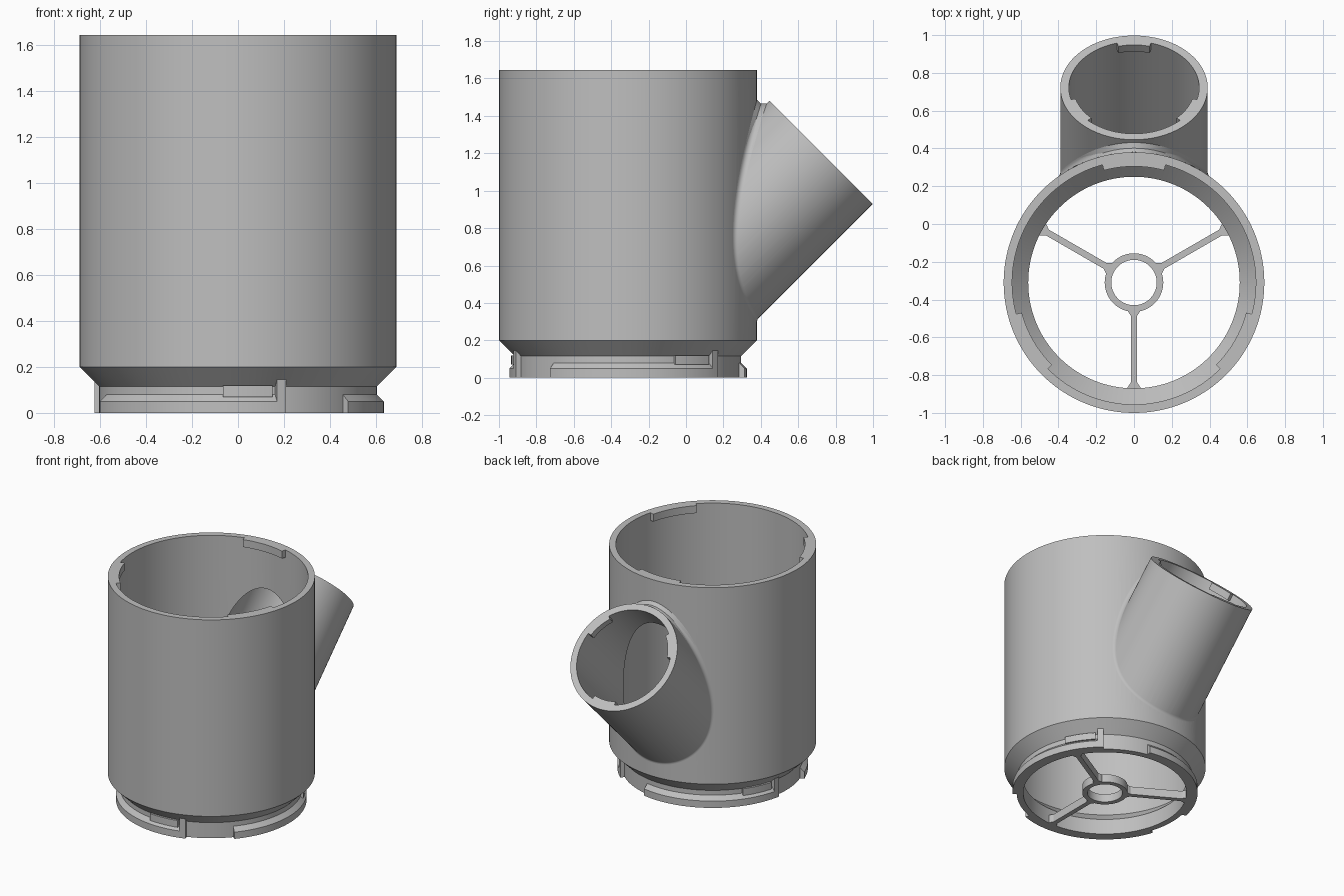
import bpy, bmesh
from math import radians, cos, sin, sqrt
from mathutils import Matrix, Vector

if "Cube" in bpy.data.objects:
    bpy.data.objects.remove(bpy.data.objects["Cube"])

grey = bpy.data.materials.new("plain_grey")
grey.use_nodes = True
grey.diffuse_color = (0.52, 0.52, 0.52, 1)
grey.node_tree.nodes["Principled BSDF"].inputs["Base Color"].default_value = (0.52, 0.52, 0.52, 1)

BODY = Matrix.Translation((0, -0.31, 0))
PIPE = Matrix.Translation((0, 0.722, 1.205)) @ Matrix.Rotation(radians(-45), 4, 'X')
BODY_R, PIPE_R, BLEND_R, TOP = 0.69, 0.39, 0.03, 1.645
SEGS = 128


def finish(name, bm, matrix):
    bmesh.ops.recalc_face_normals(bm, faces=bm.faces)
    bm.transform(matrix)
    mesh = bpy.data.meshes.new(name)
    bm.to_mesh(mesh)
    bm.free()
    mesh.materials.append(grey)
    obj = bpy.data.objects.new(name, mesh)
    bpy.context.collection.objects.link(obj)
    return obj


def bridge(bm, rings, closed_profile):
    """Quads between neighbouring rows of vertices."""
    for a, b in rings:
        n = len(a)
        for i in range(n if closed_profile else n - 1):
            j = (i + 1) % n
            bm.faces.new((a[i], a[j], b[j], b[i]))


def lathe(name, profile, matrix):
    """Solid of revolution, capped at both ends."""
    bm = bmesh.new()
    angles = [radians(360 * i / SEGS) for i in range(SEGS)]
    rings = [[bm.verts.new((r * cos(a), r * sin(a), z)) for a in angles] for r, z in profile]
    bridge(bm, zip(rings, rings[1:]), True)
    bm.faces.new(rings[0])
    bm.faces.new(rings[-1])
    return finish(name, bm, matrix)


def sector(name, profile, start, end, matrix):
    """Closed profile swept through part of a turn."""
    bm = bmesh.new()
    steps = max(2, round((end - start) / 3))
    rows = []
    for i in range(steps + 1):
        a = radians(start + (end - start) * i / steps)
        rows.append([bm.verts.new((r * cos(a), r * sin(a), z)) for r, z in profile])
    bridge(bm, zip(rows, rows[1:]), True)
    bm.faces.new(rows[0])
    bm.faces.new(rows[-1])
    return finish(name, bm, matrix)


def box(r0, r1, z0, z1):
    return [(r0, z0), (r1, z0), (r1, z1), (r0, z1)]


def boolean(target, tool, operation):
    mod = target.modifiers.new("cut", 'BOOLEAN')
    mod.operation, mod.solver, mod.object = operation, 'EXACT', tool
    bpy.context.view_layer.objects.active = target
    bpy.ops.object.modifier_apply(modifier=mod.name)
    bpy.data.objects.remove(tool)


# Hollow body with the slanted side pipe
body = lathe("body_with_side_pipe",
             [(0.605, 0), (0.605, 0.115), (BODY_R, 0.2), (BODY_R, TOP)], BODY)
boolean(body, lathe("pipe", [(PIPE_R, -0.95), (PIPE_R, 0)], PIPE), 'UNION')
boolean(body, lathe("cavity", [(0.56, -0.1), (0.56, 0.115), (0.645, 0.2), (0.645, 1.8)], BODY),
        'DIFFERENCE')
boolean(body, lathe("bore", [(0.345, -0.95), (0.345, 0.1)], PIPE), 'DIFFERENCE')
parts = [body]

# Rounded blend where the pipe meets the body (rolling ball)
bm = bmesh.new()
rows = []
local = BODY.inverted() @ PIPE
axis = local.to_3x3() @ Vector((0, 0, 1))
for i in range(SEGS):
    a = radians(360 * i / SEGS)
    radial = Vector((cos(a), sin(a), 0))
    p = local @ (radial * (PIPE_R + BLEND_R))
    reach = sqrt((BODY_R + BLEND_R) ** 2 - p.x ** 2)
    centre = p + axis * ((reach - p.y) / axis.y)
    to_pipe = -(local.to_3x3() @ radial)
    to_body = -Vector((centre.x, centre.y, 0)).normalized()
    row = [centre + to_pipe.slerp(to_body, k / 6) * BLEND_R for k in range(7)]
    row.append(centre + (to_pipe + to_body) * BLEND_R)
    rows.append([bm.verts.new(v) for v in row])
bridge(bm, zip(rows, rows[1:] + rows[:1]), True)
parts.append(finish("pipe_blend", bm, BODY))

# Details repeated three times around the axes
for n in range(3):
    turn = 120 * n
    tag = "_" + str(n + 1)
    # Locking tabs inside the top rim and the pipe mouth
    parts.append(sector("rim_tab" + tag, box(0.615, 0.647, TOP - 0.055, TOP),
                        75 + turn, 105 + turn, BODY))
    parts.append(sector("pipe_tab" + tag, box(0.32, 0.347, -0.05, 0),
                        75 + turn, 105 + turn, PIPE))
    # Bayonet flange, its raised catch and its end stop
    flange = [(0.59, 0), (0.635, 0), (0.635, 0.05), (0.605, 0.08), (0.59, 0.08)]
    parts.append(sector("bayonet_flange" + tag, flange, 199 + turn, 289 + turn, BODY))
    parts.append(sector("bayonet_catch" + tag, box(0.59, 0.625, 0.07, 0.12),
                        264 + turn, 284 + turn, BODY))
    parts.append(sector("bayonet_stop" + tag, box(0.59, 0.635, 0, 0.145),
                        285.5 + turn, 289.2 + turn, BODY))
    # Spoke with flared ends
    half = [(0.135, 0.035), (0.152, 0.033), (0.175, 0.017),
            (0.53, 0.017), (0.553, 0.033), (0.575, 0.035)]
    outline = half + [(x, -y) for x, y in reversed(half)]
    bm = bmesh.new()
    face = bm.faces.new([bm.verts.new((x, y, 0)) for x, y in outline])
    up = bmesh.ops.extrude_face_region(bm, geom=[face], use_keep_orig=True)["geom"]
    bmesh.ops.translate(bm, vec=(0, 0, 0.06),
                        verts=[v for v in up if isinstance(v, bmesh.types.BMVert)])
    parts.append(finish("spoke" + tag, bm, BODY @ Matrix.Rotation(radians(30 + turn), 4, 'Z')))

# Centre hub ring
hub = lathe("hub_ring", [(0.155, 0), (0.155, 0.06)], BODY)
boolean(hub, lathe("hub_hole", [(0.12, -0.1), (0.12, 0.2)], BODY), 'DIFFERENCE')
parts.append(hub)

# Trim spoke ends that reach into the hub hole is unnecessary: they stop inside its wall
bpy.ops.object.select_all(action='DESELECT')
for obj in parts:
    obj.select_set(True)
bpy.context.view_layer.objects.active = body
bpy.ops.object.shade_smooth_by_angle(angle=radians(30))
